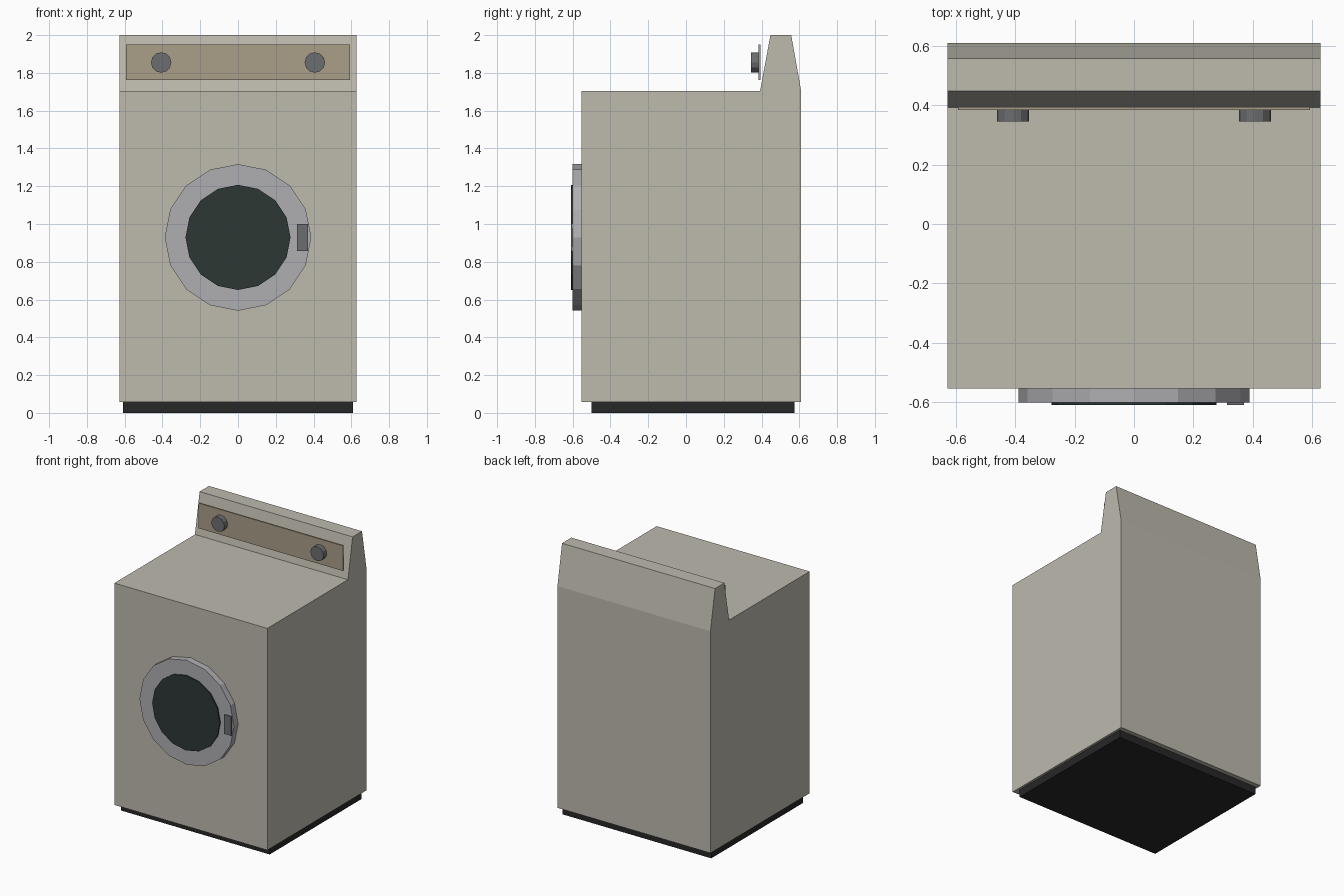
import bpy, bmesh
from math import pi
from mathutils import Matrix, Vector

if "Cube" in bpy.data.objects:
    bpy.data.objects.remove(bpy.data.objects["Cube"])


def material(name, rgb):
    m = bpy.data.materials.new(name)
    m.diffuse_color = (*rgb, 1)
    m.use_nodes = True
    m.node_tree.nodes["Principled BSDF"].inputs["Base Color"].default_value = m.diffuse_color
    return m


ENAMEL = material("enamel", (0.51, 0.49, 0.42))
TAN = material("tan_panel", (0.40, 0.35, 0.25))
METAL = material("metal", (0.43, 0.43, 0.45))
GREY = material("dark_grey", (0.15, 0.155, 0.16))
GLASS = material("glass", (0.027, 0.038, 0.035))
BLACK = material("black", (0.02, 0.02, 0.021))


def finish(name, bm, mat):
    bmesh.ops.recalc_face_normals(bm, faces=bm.faces)
    me = bpy.data.meshes.new(name)
    bm.to_mesh(me)
    bm.free()
    me.materials.append(mat)
    ob = bpy.data.objects.new(name, me)
    bpy.context.collection.objects.link(ob)
    return ob


def box(name, lo, hi, mat):
    lo, hi = Vector(lo), Vector(hi)
    bm = bmesh.new()
    bmesh.ops.create_cube(bm, size=1, matrix=Matrix.Translation((lo + hi) / 2)
                          @ Matrix.Diagonal((*(hi - lo), 1)))
    return finish(name, bm, mat)


def disc(name, x, z, radius, y0, y1, sides, mat):
    bm = bmesh.new()
    bmesh.ops.create_cone(bm, cap_ends=True, segments=sides, radius1=radius,
                          radius2=radius, depth=y1 - y0,
                          matrix=Matrix.Translation((x, (y0 + y1) / 2, z))
                          @ Matrix.Rotation(pi / 2, 4, 'X'))
    return finish(name, bm, mat)


# Cabinet with raised console: side profile (y, z) extruded across x
profile = [(-0.553, 0.057), (0.61, 0.057), (0.61, 1.703), (0.557, 2.0),
           (0.447, 2.0), (0.392, 1.703), (-0.553, 1.703)]
bm = bmesh.new()
side = bm.faces.new([bm.verts.new((-0.628, y, z)) for y, z in profile])
ext = bmesh.ops.extrude_face_region(bm, geom=[side], use_keep_orig=True)
bmesh.ops.translate(bm, vec=(1.256, 0, 0),
                    verts=[v for v in ext["geom"] if isinstance(v, bmesh.types.BMVert)])
finish("cabinet", bm, ENAMEL)

# Recessed plinth
box("plinth", (-0.61, -0.50, 0), (0.61, 0.575, 0.057), BLACK)

# Door ring, window and handle
disc("door_ring", 0, 0.929, 0.388, -0.601, -0.553, 16, METAL)
disc("door_window", 0, 0.929, 0.278, -0.61, -0.59, 16, GLASS)
box("door_handle", (0.313, -0.609, 0.857), (0.37, -0.59, 1.0), GREY)

# Control panel and knobs
box("control_panel", (-0.592, 0.383, 1.762), (0.592, 0.394, 1.949), TAN)
for label, sx in (("left", -1), ("right", 1)):
    disc(label + "_knob", sx * 0.407, 1.855, 0.054, 0.345, 0.384, 12, GREY)
